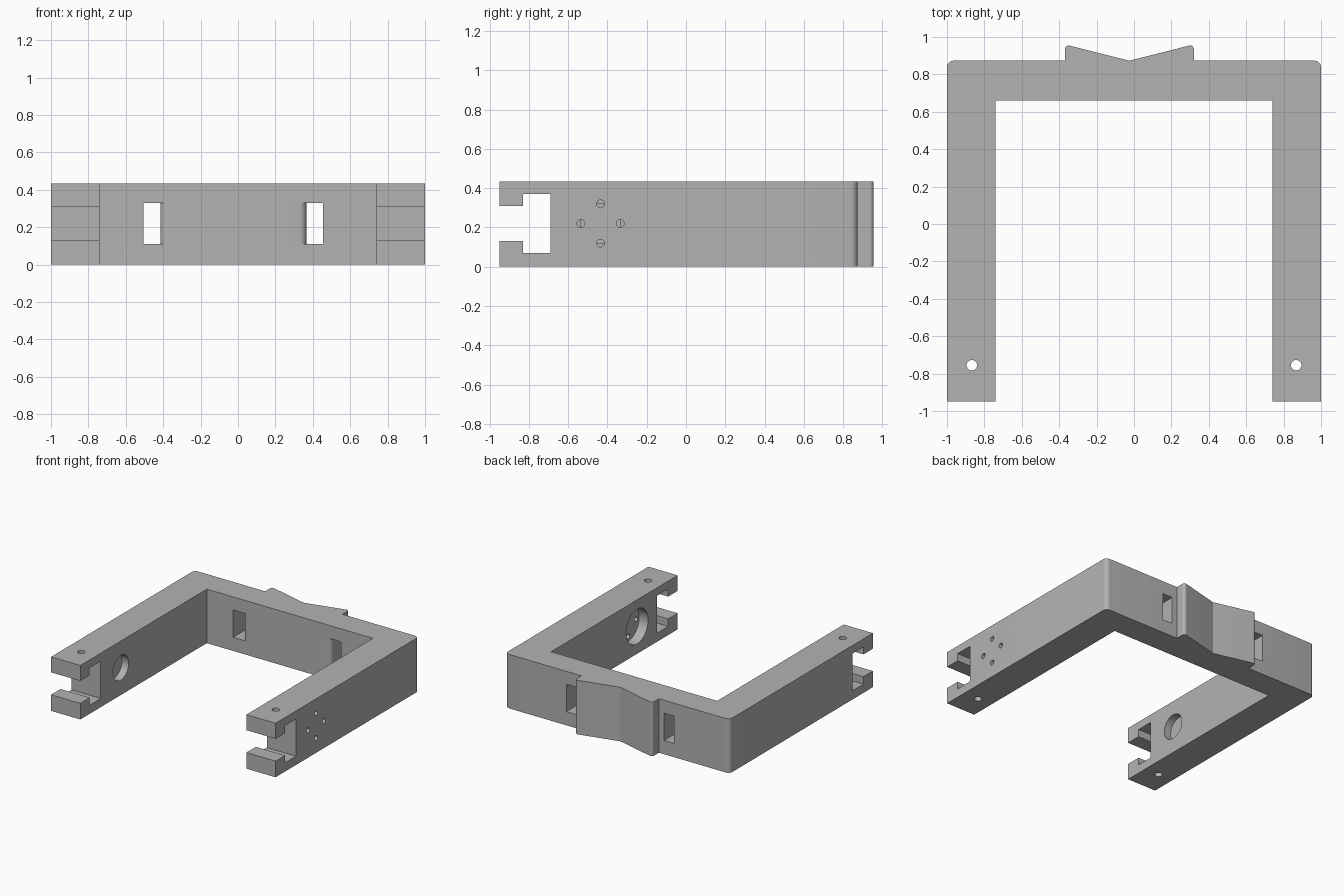
import bpy, bmesh, math
from mathutils import Vector, Matrix

cube = bpy.data.objects.get("Cube")
if cube:
    bpy.data.objects.remove(cube, do_unlink=True)

HEIGHT = 0.435
MID = -0.025          # centre line of the rear clip and its slots
PIVOT = (-0.435, 0.22)  # y, z of the round pockets

grey = bpy.data.materials.new("plain grey")
grey.use_nodes = True
grey.diffuse_color = (0.45, 0.45, 0.45, 1)
grey.node_tree.nodes["Principled BSDF"].inputs["Base Color"].default_value = (0.45, 0.45, 0.45, 1)


def make_object(name, bm):
    bmesh.ops.recalc_face_normals(bm, faces=bm.faces)
    mesh = bpy.data.meshes.new(name)
    bm.to_mesh(mesh)
    bm.free()
    mesh.materials.append(grey)
    obj = bpy.data.objects.new(name, mesh)
    bpy.context.collection.objects.link(obj)
    return obj


def rounded(points, steps=8):
    """Outline from (x, y, corner radius) points."""
    out = []
    for i, (x, y, r) in enumerate(points):
        p = Vector((x, y))
        if r == 0:
            out.append(p)
            continue
        a = (Vector(points[i - 1][:2]) - p).normalized()
        b = (Vector(points[(i + 1) % len(points)][:2]) - p).normalized()
        half = a.angle(b) / 2
        centre = p + (a + b).normalized() * r / math.sin(half)
        start = p + a * r / math.tan(half) - centre
        end = p + b * r / math.tan(half) - centre
        turn = start.angle_signed(end)
        for k in range(steps + 1):
            out.append(centre + Matrix.Rotation(-turn * k / steps, 2) @ start)
    return out


def prism(name, outline, z0, z1):
    bm = bmesh.new()
    face = bm.faces.new([bm.verts.new((p[0], p[1], z0)) for p in outline])
    side = bmesh.ops.extrude_face_region(bm, geom=[face])["geom"]
    bmesh.ops.translate(bm, vec=(0, 0, z1 - z0),
                        verts=[v for v in side if isinstance(v, bmesh.types.BMVert)])
    return make_object(name, bm)


def box(name, lo, hi):
    (x0, y0, z0), (x1, y1, z1) = lo, hi
    return prism(name, [(x0, y0), (x1, y0), (x1, y1), (x0, y1)], z0, z1)


def cylinder(name, centre, radius, depth, axis, sides):
    bm = bmesh.new()
    turn = Matrix.Rotation(math.pi / 2, 4, "Y") if axis == "X" else Matrix.Identity(4)
    bmesh.ops.create_cone(bm, cap_ends=True, segments=sides, radius1=radius, radius2=radius,
                          depth=depth, matrix=Matrix.Translation(centre) @ turn)
    return make_object(name, bm)


# U-shaped frame with the rear double-peaked clip
frame = prism("frame", rounded([
    (-1, -0.95, 0), (-0.74, -0.95, 0), (-0.74, 0.66, 0), (0.74, 0.66, 0),
    (0.74, -0.95, 0), (1, -0.95, 0), (1, 0.873, 0.035),
    (MID + 0.345, 0.873, 0), (MID + 0.345, 0.96, 0.02), (MID, 0.873, 0),
    (MID - 0.345, 0.96, 0.02), (MID - 0.345, 0.873, 0), (-1, 0.873, 0.035)]), 0, HEIGHT)

cutters = []
for s in (-1, 1):
    # stepped notch and vertical pin hole at each arm end
    lo, hi = sorted((s * 0.7, s * 1.1))
    cutters.append(box("end_notch", (lo, -1.1, 0.13), (hi, -0.8, 0.31)))
    cutters.append(box("inner_notch", (lo, -0.83, 0.07), (hi, -0.69, 0.37)))
    cutters.append(cylinder("pin_hole", (s * 0.867, -0.755, 0.2), 0.028, 1, "Z", 24))
    # strap slot with a rounded inner edge
    arc = [(0.355 + 0.035 * math.cos(a), 0.695 - 0.035 * math.sin(a))
           for a in (math.pi / 2 * k / 8 for k in range(9))]
    shape = [(0.48, 0.6), (0.48, 1.1), (0.39, 1.1)] + arc + [(0.355, 0.6)]
    cutters.append(prism("strap_slot", [(MID + s * x, y) for x, y in shape], 0.11, 0.33))

# round pockets on the inner faces
y, z = PIVOT
cutters.append(cylinder("large_pocket", (0.72, y, z), 0.14, 0.2, "X", 48))
cutters.append(cylinder("small_pocket", (-0.70, y, z), 0.1, 0.2, "X", 48))

# four screw holes through the left arm
for k in range(4):
    a = k * math.pi / 2
    cutters.append(cylinder("screw_hole", (0.92, y + 0.1 * math.cos(a), z + 0.1 * math.sin(a)),
                            0.02, 0.3, "X", 20))

# cut everything out of the frame
for cutter in cutters:
    cutter.hide_render = True
    mod = frame.modifiers.new(cutter.name, "BOOLEAN")
    mod.operation = "DIFFERENCE"
    mod.solver = "EXACT"
    mod.object = cutter
bpy.context.view_layer.update()
evaluated = frame.evaluated_get(bpy.context.evaluated_depsgraph_get())
cut_mesh = bpy.data.meshes.new_from_object(evaluated)
frame.modifiers.clear()
frame.data = cut_mesh
for cutter in cutters:
    bpy.data.objects.remove(cutter, do_unlink=True)

# smooth the rounded walls, keep edges sharp
bpy.ops.object.select_all(action="DESELECT")
frame.select_set(True)
bpy.context.view_layer.objects.active = frame
bpy.ops.object.shade_smooth_by_angle(angle=math.radians(25))
